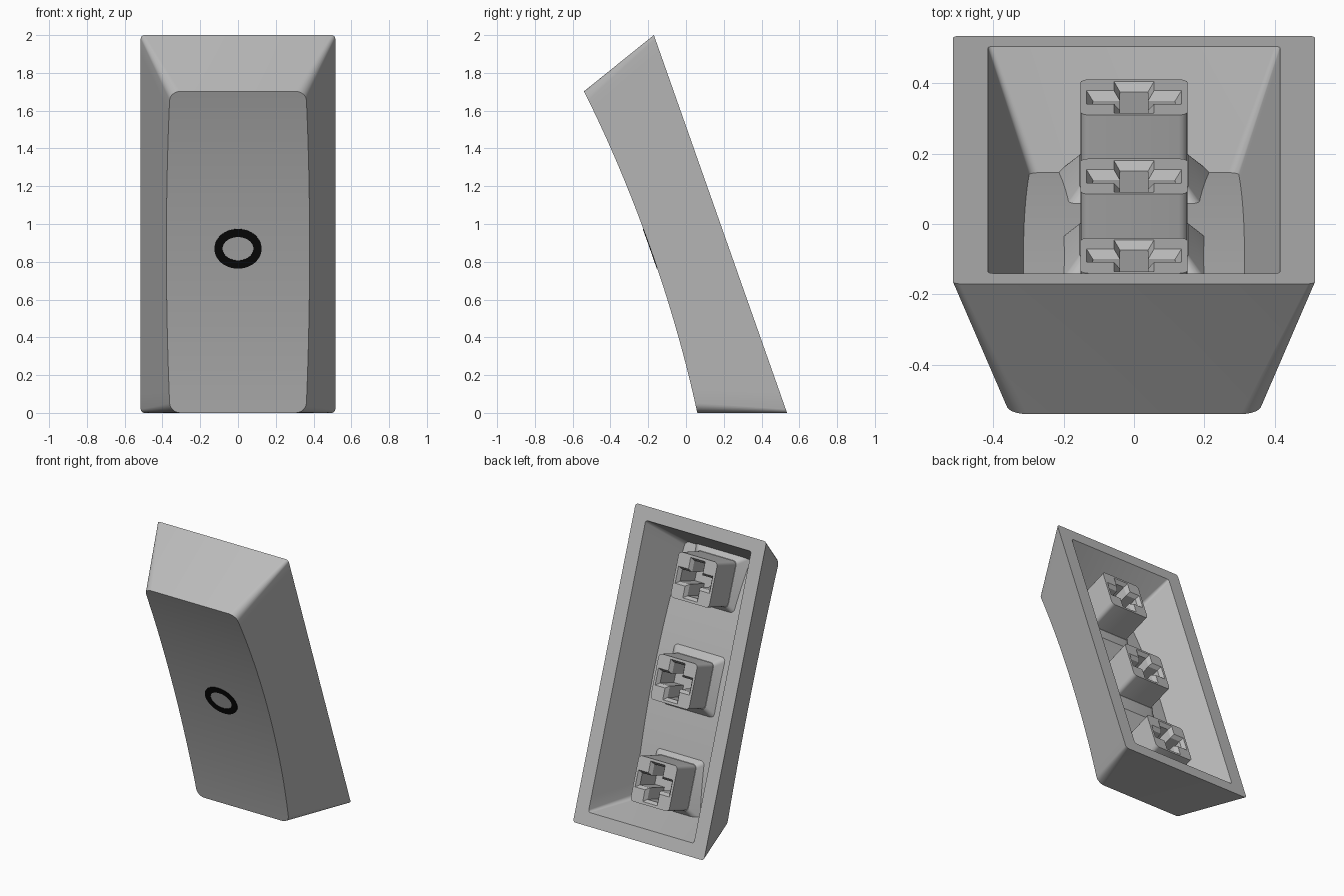
import bpy, bmesh, math
from mathutils import Matrix

if "Cube" in bpy.data.objects:
    bpy.data.objects.remove(bpy.data.objects["Cube"])

# Local frame: x across, s along the open rim, t depth from rim to top face
TILT = Matrix(((1, 0, 0, 0),
               (0, -0.3324, -0.9431, 0.535),
               (0, 0.9431, -0.3324, 0),
               (0, 0, 0, 1)))
LENGTH, MID = 2.121, 1.0605


def material(name, rgb):
    m = bpy.data.materials.new(name)
    m.diffuse_color = (*rgb, 1)
    m.use_nodes = True
    m.node_tree.nodes["Principled BSDF"].inputs["Base Color"].default_value = m.diffuse_color
    return m


GREY = material("grey plastic", (0.5, 0.5, 0.5))
BLACK = material("black ink", (0.003, 0.003, 0.003))


def finish(name, bm, mat):
    bmesh.ops.recalc_face_normals(bm, faces=bm.faces)
    bm.transform(TILT)
    me = bpy.data.meshes.new(name)
    bm.to_mesh(me)
    bm.free()
    me.materials.append(mat)
    ob = bpy.data.objects.new(name, me)
    bpy.context.collection.objects.link(ob)
    bpy.ops.object.select_all(action='DESELECT')
    ob.select_set(True)
    bpy.context.view_layer.objects.active = ob
    bpy.ops.object.shade_smooth_by_angle(angle=math.radians(30))


def bridge(bm, a, b):
    n = len(a)
    for i in range(n):
        j = (i + 1) % n
        bm.faces.new((a[i], a[j], b[j], b[i]))


def half_outline(hx, inset, r, side=24, arc=6):
    """Right half of a rounded rectangle, from low s to high s."""
    s0, s1 = inset + r, LENGTH - inset - r
    angles = [math.pi / 2 * i / arc for i in range(arc + 1)]
    low = [(hx - r + r * math.sin(a), s0 - r * math.cos(a)) for a in angles]
    mid = [(hx, s0 + (s1 - s0) * i / side) for i in range(1, side)]
    high = [(hx - r + r * math.cos(a), s1 + r * math.sin(a)) for a in angles]
    return low + mid + high


def dish(s, depth):
    """Depth of the scooped surface along the length."""
    return depth - 0.055 * max(0, 1 - ((s - MID) / 0.9) ** 2)


def shell(bm, rim, top, depth):
    """Tapered wall plus scooped end face; returns the rim loop."""
    loops = []
    walls = []
    for sign in (1, -1):
        lo, hi = [], []
        for (x0, s0), (x1, s1) in zip(rim, top):
            t = dish(s1, depth)
            f = t / depth
            lo.append(bm.verts.new((sign * x0, s0, 0)))
            hi.append(bm.verts.new((sign * (x0 + (x1 - x0) * f), s0 + (s1 - s0) * f, t)))
        loops.append(lo)
        walls.append(hi)
    for i in range(len(rim) - 1):
        bm.faces.new((walls[0][i], walls[0][i + 1], walls[1][i + 1], walls[1][i]))
    rim_loop = loops[0] + loops[1][::-1]
    bridge(bm, rim_loop, walls[0] + walls[1][::-1])
    return rim_loop


# Hollow cap body: outer shell, inner shell, flat rim between
bm = bmesh.new()
outer = shell(bm, half_outline(0.515, 0, 0.02), half_outline(0.36, 0.158, 0.055), 0.448)
inner = shell(bm, half_outline(0.415, 0.09, 0.015), half_outline(0.295, 0.21, 0.03), 0.345)
bridge(bm, outer, inner)
finish("cap_body", bm, GREY)


def square(bm, h, r, cs, t, arc=4):
    pts = []
    for k, (sx, sy) in enumerate(((1, 1), (-1, 1), (-1, -1), (1, -1))):
        for i in range(arc + 1):
            a = math.pi / 2 * (k + i / arc)
            pts.append(bm.verts.new((sx * (h - r) + r * math.cos(a),
                                     cs + sy * (h - r) + r * math.sin(a), t)))
    return pts


def cross(bm, w, l, cs, t):
    corner = ((l, -w), (l, w), (w, w))
    pts = []
    for k in range(4):
        c, s = ((1, 0), (0, 1), (-1, 0), (0, -1))[k]
        pts += [bm.verts.new((x * c - y * s, cs + x * s + y * c, t)) for x, y in corner]
    return pts


# Three square sockets with a chamfered cross slot and a flared foot
for name, cs in (("lower", MID - 0.677), ("middle", MID), ("upper", MID + 0.677)):
    floor = dish(cs, 0.345)
    bm = bmesh.new()
    face = square(bm, 0.152, 0.025, cs, 0.05)
    base = square(bm, 0.152, 0.025, cs, floor + 0.02)
    bridge(bm, face, base)
    bm.faces.new(base)
    slot = [cross(bm, 0.057, 0.135, cs, 0.05), cross(bm, 0.04, 0.117, cs, 0.075),
            cross(bm, 0.04, 0.117, cs, 0.25)]
    bridge(bm, slot[0], slot[1])
    bridge(bm, slot[1], slot[2])
    bm.faces.new(slot[2])
    edges = [bm.edges.get((lp[i], lp[i - 1])) for lp in (face, slot[0]) for i in range(len(lp))]
    bmesh.ops.triangle_fill(bm, edges=edges, use_beauty=True)
    finish(name + "_socket", bm, GREY)

    bm = bmesh.new()
    a = square(bm, 0.155, 0.025, cs, floor - 0.05)
    b = square(bm, 0.215, 0.03, cs, floor + 0.02)
    bridge(bm, a, b)
    bm.faces.new(a)
    bm.faces.new(b)
    finish(name + "_socket_foot", bm, GREY)

# Thin printed ring in the middle of the scooped face
bm = bmesh.new()
rings = []
for rx, rs, lift in ((0.125, 0.111, -0.003), (0.125, 0.111, 0.003),
                     (0.082, 0.066, 0.003), (0.082, 0.066, -0.003)):
    ring = []
    for i in range(48):
        a = math.tau * i / 48
        s = MID + rs * math.sin(a)
        ring.append(bm.verts.new((rx * math.cos(a), s, dish(s, 0.448) + lift)))
    rings.append(ring)
for i in range(4):
    bridge(bm, rings[i], rings[(i + 1) % 4])
finish("printed_ring", bm, BLACK)
